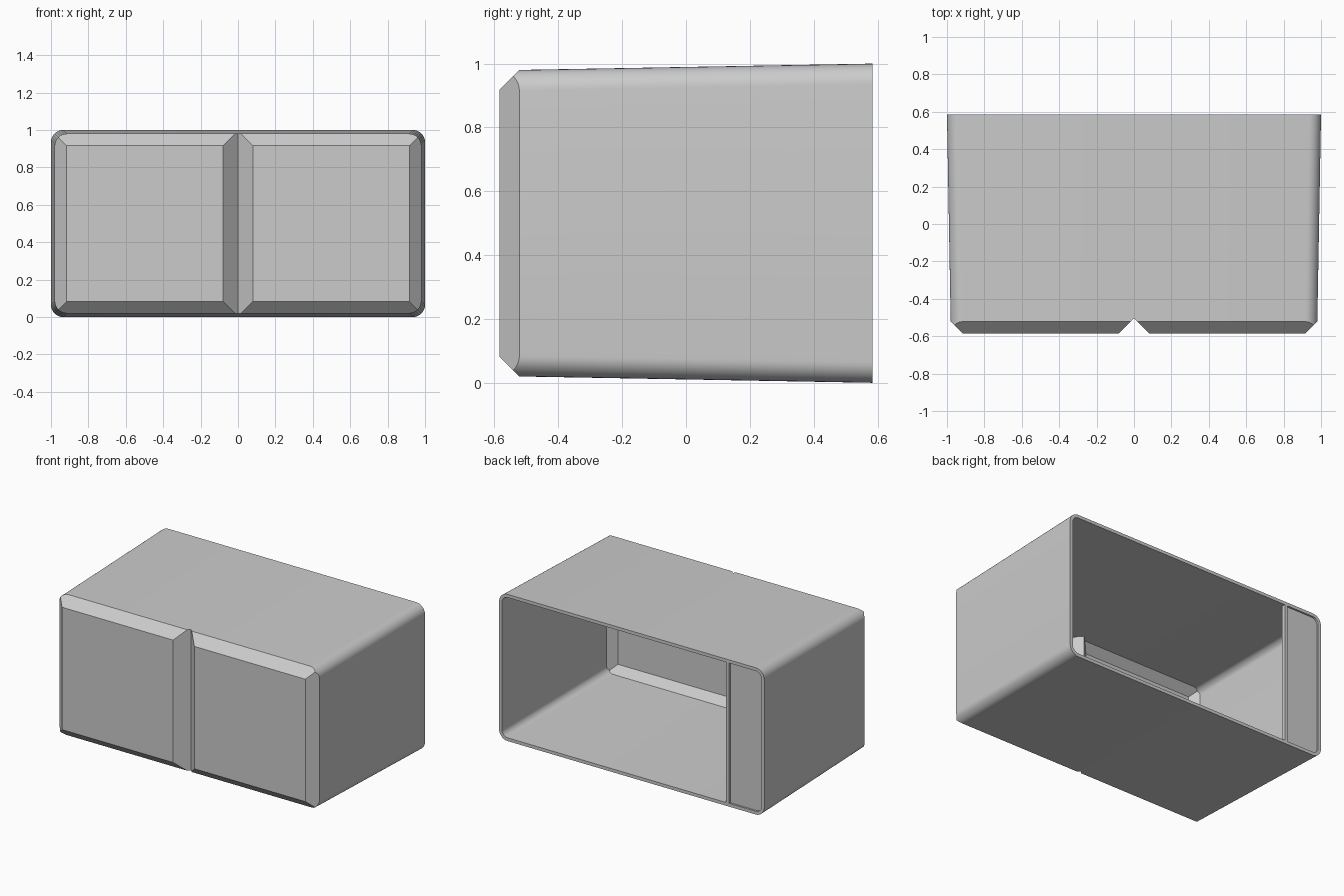
import bpy, bmesh, math
from mathutils import Vector

cube = bpy.data.objects.get("Cube")
if cube:
    bpy.data.objects.remove(cube, do_unlink=True)

BACK, FRONT, MID = 0.585, -0.585, 0.5
WALL, RADIUS, ARC = 0.022, 0.065, 8

grey = bpy.data.materials.new("light_grey")
grey.use_nodes = True
grey.diffuse_color = (0.6, 0.6, 0.6, 1)
grey.node_tree.nodes["Principled BSDF"].inputs["Base Color"].default_value = (0.6, 0.6, 0.6, 1)


def finish(name, bm):
    bmesh.ops.recalc_face_normals(bm, faces=bm.faces)
    mesh = bpy.data.meshes.new(name)
    bm.to_mesh(mesh)
    bm.free()
    obj = bpy.data.objects.new(name, mesh)
    bpy.context.collection.objects.link(obj)
    mesh.materials.append(grey)
    return obj


def half_outline(half_w, half_h, r):
    """Right half of a rounded rectangle, from top centre to bottom centre."""
    pts = [(0, MID + half_h)]
    for cz, start in ((half_h - r, 90), (r - half_h, 0)):
        for i in range(ARC + 1):
            a = math.radians(start - 90 * i / ARC)
            pts.append((half_w - r + r * math.cos(a), MID + cz + r * math.sin(a)))
    return pts + [(0, MID - half_h)]


def cut(bm, point, normal):
    """Slice off everything beyond a plane and cap the cut."""
    res = bmesh.ops.bisect_plane(bm, geom=bm.verts[:] + bm.edges[:] + bm.faces[:],
                                 plane_co=point, plane_no=normal, clear_outer=True, dist=1e-6)
    edges = [e for e in res["geom_cut"] if isinstance(e, bmesh.types.BMEdge)]
    bmesh.ops.edgeloop_fill(bm, edges=edges)


def half_skin(t):
    """Half of the case surface, moved inward by t and open at the back."""
    bm = bmesh.new()
    rings = []
    for y, inset in ((BACK, 0), (FRONT + t, 0.021)):
        outline = half_outline(1 - inset - t, 0.5 - inset - t, RADIUS - t)
        rings.append([bm.verts.new((x, y, z)) for x, z in outline])
    a, b = rings
    n = len(a)
    for i in range(n):
        j = (i + 1) % n
        bm.faces.new((a[i], a[j], b[j], b[i]))
    bm.faces.new(a)
    bm.faces.new(b)
    # chamfers on the top, bottom and outer front edges, then the centre groove flank
    planes = [((0, -0.522, MID + 0.48), (0, -1, 1)),
              ((0, -0.522, MID - 0.48), (0, -1, -1)),
              ((0.98, -0.522, MID), (1, -1, 0)),
              ((0, -0.505, MID), (-1, -1, 0))]
    for point, normal in planes:
        no = Vector(normal).normalized()
        cut(bm, Vector(point) - no * t, no)
    ends = [f for f in bm.faces if all(abs(v.co.x) < 1e-5 for v in f.verts)
            or all(abs(v.co.y - BACK) < 1e-5 for v in f.verts)]
    bmesh.ops.delete(bm, geom=ends, context="FACES")
    return bm


# Hollow case: outer and inner skins joined by a flat rim at the back
case = bmesh.new()
for t in (0, WALL):
    skin = half_skin(t)
    temp = bpy.data.meshes.new("skin")
    skin.to_mesh(temp)
    skin.free()
    case.from_mesh(temp)
    bpy.data.meshes.remove(temp)
outer = half_outline(1, 0.5, RADIUS)
inner = half_outline(1 - WALL, 0.5 - WALL, RADIUS - WALL)
for i in range(len(outer) - 1):
    quad = (outer[i], outer[i + 1], inner[i + 1], inner[i])
    case.faces.new([case.verts.new((x, BACK, z)) for x, z in quad])
other = bmesh.ops.duplicate(case, geom=case.verts[:] + case.edges[:] + case.faces[:])["geom"]
for v in other:
    if isinstance(v, bmesh.types.BMVert):
        v.co.x = -v.co.x
bmesh.ops.remove_doubles(case, verts=case.verts, dist=1e-4)
body = finish("hollow_case", case)
bpy.context.view_layer.objects.active = body
body.select_set(True)
bpy.ops.object.shade_smooth_by_angle(angle=math.radians(30))


def plate(name, outline, y0, y1):
    """Upright plate made from an x-z outline."""
    bm = bmesh.new()
    face = bm.faces.new([bm.verts.new((x, y0, z)) for x, z in outline])
    moved = bmesh.ops.extrude_face_region(bm, geom=[face])["geom"]
    bmesh.ops.translate(bm, vec=(0, y1 - y0, 0),
                        verts=[v for v in moved if isinstance(v, bmesh.types.BMVert)])
    return finish(name, bm)


# Narrow recessed panel and its post across one side of the open back
top, low = MID + 0.5 - WALL, MID - 0.5 + WALL
panel = [(-x, z) for x, z in inner[1:-1]]
plate("rear_side_panel", [(-0.735, top)] + panel + [(-0.735, low)], 0.558, 0.573)
plate("rear_panel_post", [(-0.735, top), (-0.712, top), (-0.712, low), (-0.735, low)], 0.558, BACK)
